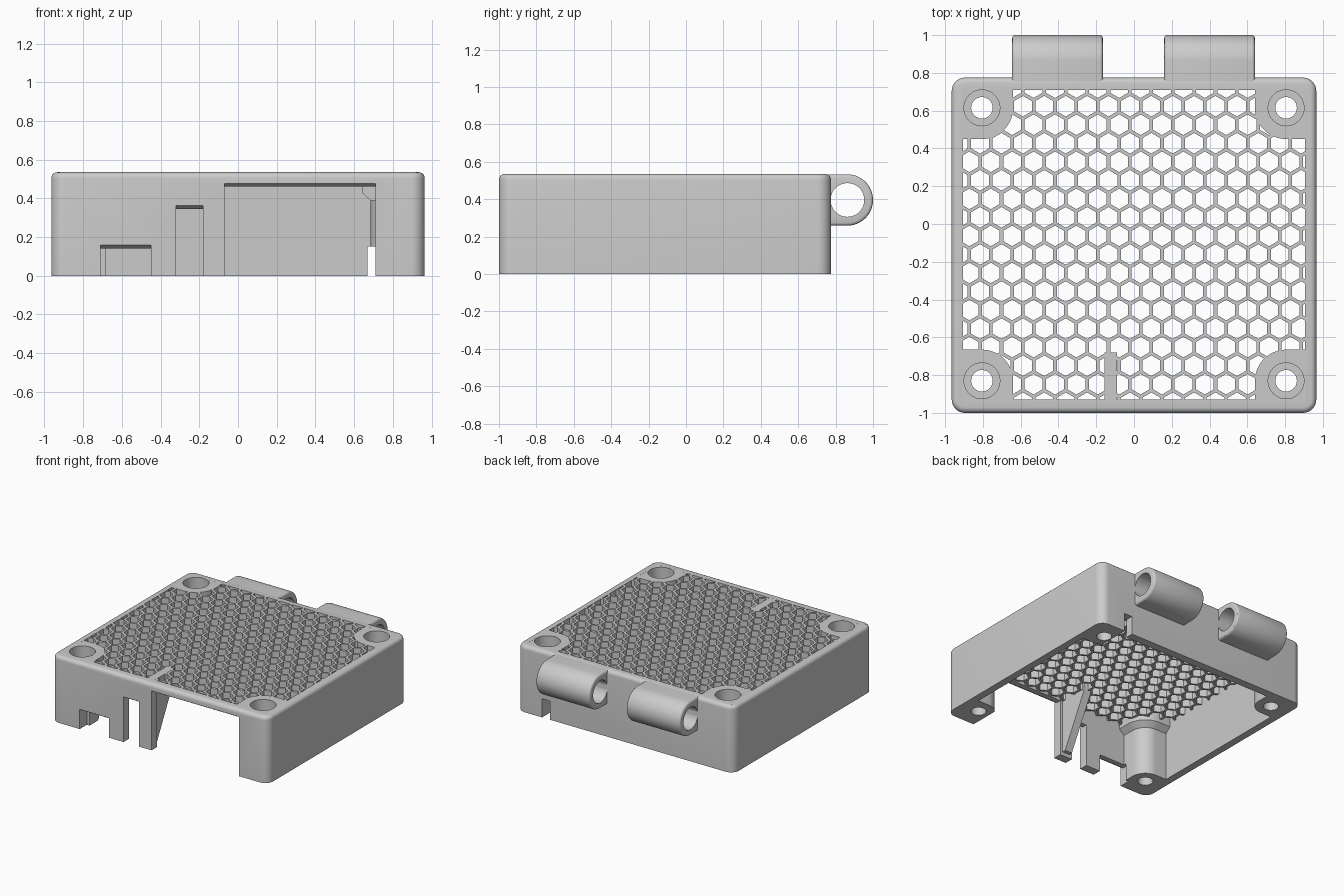
import bpy, bmesh, math
from mathutils import Matrix

cube = bpy.data.objects.get("Cube")
if cube:
    bpy.data.objects.remove(cube, do_unlink=True)

grey = bpy.data.materials.new("matte grey")
grey.use_nodes = True
tone = (0.6, 0.6, 0.6, 1)
grey.diffuse_color = tone
grey.node_tree.nodes["Principled BSDF"].inputs["Base Color"].default_value = tone

W, FRONT, BACK, TOP = 0.965, -1.0, 0.775, 0.535   # outer case
IX, IF, IB, ROOF = 0.905, -0.93, 0.71, 0.46       # inner cavity


def finish(name, bm):
    bmesh.ops.recalc_face_normals(bm, faces=bm.faces)
    mesh = bpy.data.meshes.new(name)
    bm.to_mesh(mesh)
    bm.free()
    mesh.materials.append(grey)
    ob = bpy.data.objects.new(name, mesh)
    bpy.context.collection.objects.link(ob)
    return ob


def add_loft(bm, rings):
    loops = [[bm.verts.new(p) for p in ring] for ring in rings]
    for a, b in zip(loops, loops[1:]):
        for i in range(len(a)):
            j = (i + 1) % len(a)
            bm.faces.new((a[i], a[j], b[j], b[i]))
    bm.faces.new(loops[0][::-1])
    bm.faces.new(loops[-1])


def loft(name, rings):
    bm = bmesh.new()
    add_loft(bm, rings)
    return finish(name, bm)


def box(name, x0, x1, y0, y1, z0, z1):
    return loft(name, [[(x0, y0, z), (x1, y0, z), (x1, y1, z), (x0, y1, z)] for z in (z0, z1)])


def circle(x, y, r, n, turn=0.0):
    return [(x + r * math.cos(turn + math.tau * i / n), y + r * math.sin(turn + math.tau * i / n))
            for i in range(n)]


def extrude(name, outline, z0, z1):
    return loft(name, [[(x, y, z) for x, y in outline] for z in (z0, z1)])


def extrude_x(name, outline, x0, x1):
    return loft(name, [[(x, y, z) for y, z in outline] for x in (x0, x1)])


def combine(target, tool, operation):
    mod = target.modifiers.new("combine", 'BOOLEAN')
    mod.operation = operation
    mod.solver = 'MANIFOLD'
    mod.object = tool
    bpy.context.view_layer.objects.active = target
    bpy.ops.object.modifier_apply(modifier=mod.name)
    bpy.data.objects.remove(tool, do_unlink=True)


def cut(target, tool):
    combine(target, tool, 'DIFFERENCE')


def join(target, tool):
    combine(target, tool, 'UNION')


def smooth(ob):
    bpy.ops.object.select_all(action='DESELECT')
    ob.select_set(True)
    bpy.context.view_layer.objects.active = ob
    bpy.ops.object.shade_smooth_by_angle(angle=math.radians(30))


# Outer case with rounded corners and a softened top edge
bm = bmesh.new()
bmesh.ops.create_cube(bm, size=1, matrix=Matrix.Translation((0, (FRONT + BACK) / 2, TOP / 2))
                      @ Matrix.Diagonal((2 * W, BACK - FRONT, TOP, 1)))
upright = [e for e in bm.edges if abs(e.verts[0].co.z - e.verts[1].co.z) > 0.1]
bmesh.ops.bevel(bm, geom=upright, offset=0.07, segments=8, profile=0.5, affect='EDGES')
rim = [e for e in bm.edges if all(v.co.z > TOP - 0.01 for v in e.verts)]
bmesh.ops.bevel(bm, geom=rim, offset=0.03, segments=5, profile=0.5, affect='EDGES')
case = finish("vented_case", bm)
cut(case, box("cavity", -IX, IX, IF, IB, -1, 1))

# Honeycomb roof panel
panel = box("honeycomb", -0.93, 0.93, -0.96, 0.74, ROOF, TOP - 0.0005)
pitch = 0.1133
row_step = pitch * math.sqrt(3) / 2
bm = bmesh.new()
for row in range(-10, 8):
    for col in range(-9, 10):
        x = -0.0217 + (col + (row % 2) / 2) * pitch
        y = 0.035 + row * row_step
        if abs(x) < 0.97 and -1.0 < y < 0.78:
            hexagon = circle(x, y, 0.0545, 6, math.pi / 6)
            add_loft(bm, [[(a, b, z) for a, b in hexagon] for z in (0.3, 0.7)])
cells = finish("cells", bm)
slab_trim = box("trim", -0.925, 0.925, -0.955, 0.735, 0.2, 0.8)
combine(cells, slab_trim, 'INTERSECT')
cut(panel, cells)
join(case, panel)

# Corner screw posts, flared below the roof and merged into the walls
posts = [(sx * 0.805, y, sx, sy) for sx in (-1, 1) for y, sy in ((-0.83, -1), (0.615, 1))]


def post_ring(cx, cy, sx, sy, r, z):
    arc = [(-r * math.cos(t), -r * math.sin(t)) for t in
           (math.pi / 2 * i / 12 for i in range(13))]
    outline = arc + [(0.12, -r), (0.12, 0.12), (-r, 0.12)]
    return [(cx + sx * x, cy + sy * y, z) for x, y in outline]


for post in posts:
    sections = ((0.12, 0), (0.12, 0.39), (0.165, 0.43), (0.165, TOP - 0.0002))
    join(case, loft("post", [post_ring(*post, r, z) for r, z in sections]))

# Triangular gusset behind the narrow front leg
gusset = [(-0.95, 0.03), (-0.95, 0.5345), (-0.68, 0.5345), (-0.68, 0.45), (-0.9, 0.03)]
join(case, extrude_x("gusset", gusset, -0.155, -0.09))

# Screw holes with recessed heads
for x, y, sx, sy in posts:
    cut(case, extrude("screw_hole", circle(x, y, 0.057, 32), -0.1, 0.7))
    cut(case, extrude("head_recess", circle(x, y, 0.095, 40), 0.435, 0.7))

# Front connector openings with a chamfered upper lip
for x0, x1, z in ((-0.71, -0.45, 0.14), (-0.32, -0.18, 0.345), (-0.07, 0.71, 0.46)):
    cut(case, box("opening", x0, x1, -1.1, -0.91, -0.1, z))
    lip = [(-1.02, z - 0.03), (-0.97, z - 0.03), (-0.97, z), (-1.0, z + 0.018), (-1.02, z + 0.018)]
    cut(case, extrude_x("lip", lip, x0, x1))
cut(case, box("post_relief", 0.5, 0.71, -0.95, -0.68, -0.1, 0.39))

# Cable notch in the back wall
cut(case, box("notch", 0.67, 0.74, 0.48, 0.9, -0.1, 0.15))
smooth(case)

# Two hinge barrels with flat roots against the back wall
HY, HZ, HR = 0.863, 0.396, 0.137
barrel = [(HY + HR * math.sin(t), HZ + HR * math.cos(t)) for t in
          (math.pi * i / 28 for i in range(29))]
barrel += [(0.74, HZ - HR), (0.74, HZ + HR)]
for name, x0, x1 in (("right_hinge", -0.645, -0.165), ("left_hinge", 0.16, 0.64)):
    hinge = extrude_x(name, barrel, x0, x1)
    bm = bmesh.new()
    bm.from_mesh(hinge.data)
    ends = [e for e in bm.edges if abs(e.verts[0].co.x - e.verts[1].co.x) < 0.001
            and max(v.co.y for v in e.verts) > 0.75]
    bmesh.ops.bevel(bm, geom=ends, offset=0.016, segments=3, profile=0.5, affect='EDGES')
    bm.to_mesh(hinge.data)
    bm.free()
    cut(hinge, extrude_x("pin_hole", circle(HY, HZ, 0.09, 48), x0 - 0.1, x1 + 0.1))
    smooth(hinge)
